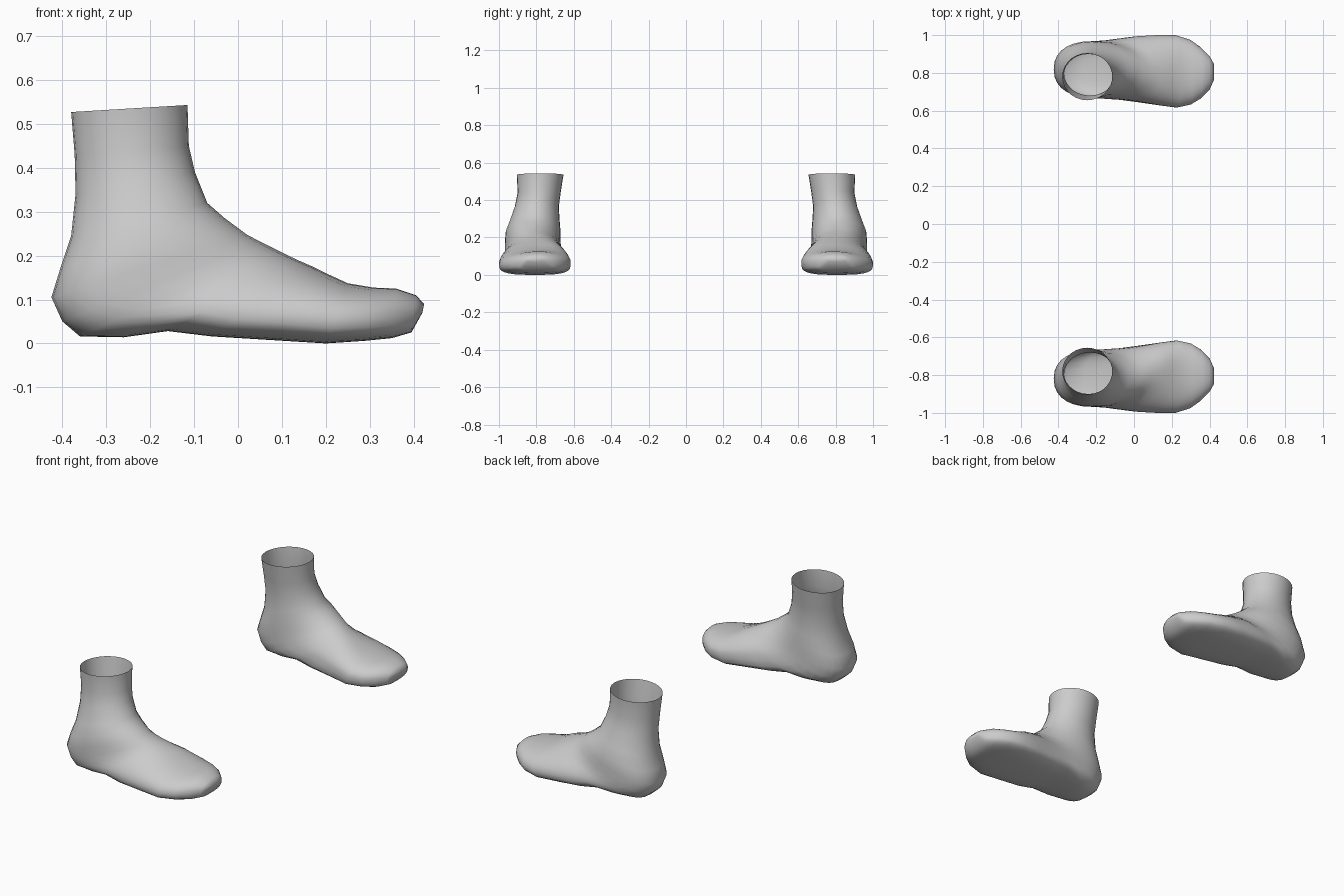
import bpy
import bmesh
import math

cube = bpy.data.objects.get("Cube")
if cube:
    bpy.data.objects.remove(cube)

SEGMENTS = 28

# Loft sections, fanning from the ankle opening round the heel to the toes:
# (instep x, z), (back or sole x, z), (inner y, outer y)
SECTIONS = [
    ((-.115, .543), (-.38, .527), (.655, .905)),
    ((-.112, .45), (-.372, .43), (.67, .90)),
    ((-.098, .39), (-.37, .34), (.68, .915)),
    ((-.07, .32), (-.38, .245), (.675, .945)),
    ((-.03, .285), (-.405, .17), (.67, .965)),
    ((.02, .248), (-.425, .105), (.67, .968)),
    ((.05, .232), (-.40, .05), (.668, .968)),
    ((.08, .217), (-.36, .016), (.665, .97)),
    ((.11, .202), (-.26, .014), (.66, .975)),
    ((.14, .188), (-.16, .028), (.655, .985)),
    ((.17, .175), (-.06, .016), (.645, .995)),
    ((.20, .16), (.07, .008), (.63, 1)),
    ((.25, .137), (.20, 0), (.617, 1)),
    ((.31, .127), (.29, .006), (.632, .975)),
    ((.36, .125), (.35, .012), (.665, .935)),
    ((.405, .11), (.395, .025), (.71, .89)),
    ((.424, .09), (.42, .07), (.76, .85)),
]


def signed_power(value, exponent):
    return math.copysign(abs(value) ** exponent, value)


def section_points(index):
    (ax, az), (bx, bz), (inner, outer) = SECTIONS[index]
    footness = min(max((index - 2) / 8, 0), 1)
    # The instep ridge leans to the inner side over the midfoot
    lean = .055 * max(0, 1 - abs(index - 10) / 5)
    widest = .5 - .1 * footness
    middle, half = (inner + outer) / 2, (outer - inner) / 2
    points = []
    for k in range(SEGMENTS):
        angle = math.tau * k / SEGMENTS
        c, s = math.cos(angle), math.sin(angle)
        squareness = 1 - footness * (.35 if s < 0 else .12)
        u, v = signed_power(c, squareness), signed_power(s, squareness)
        t = widest + v * (widest if v < 0 else 1 - widest)
        y = middle + half * u - lean * max(v, 0) * (1 - abs(u) / 2)
        points.append((bx + (ax - bx) * t, y, bz + (az - bz) * t))
    return points


def build_foot(name, side, material):
    bm = bmesh.new()
    rings = []
    for index in range(len(SECTIONS)):
        rings.append([bm.verts.new((x, y * side, z))
                      for x, y, z in section_points(index)])
    # Skin between neighbouring sections
    for first, second in zip(rings, rings[1:]):
        for k in range(SEGMENTS):
            n = (k + 1) % SEGMENTS
            bm.faces.new((first[k], first[n], second[n], second[k]))
    # Toe tip; the ankle end stays open
    bm.faces.new(rings[-1])
    bmesh.ops.recalc_face_normals(bm, faces=bm.faces)
    mesh = bpy.data.meshes.new(name)
    bm.to_mesh(mesh)
    bm.free()
    mesh.materials.append(material)
    mesh.shade_smooth()
    foot = bpy.data.objects.new(name, mesh)
    bpy.context.collection.objects.link(foot)
    return foot


grey = bpy.data.materials.new("light_grey")
grey.use_nodes = True
grey.diffuse_color = (.6, .6, .6, 1)
grey.node_tree.nodes["Principled BSDF"].inputs["Base Color"].default_value = (.6, .6, .6, 1)

build_foot("left_foot", 1, grey)
build_foot("right_foot", -1, grey)
